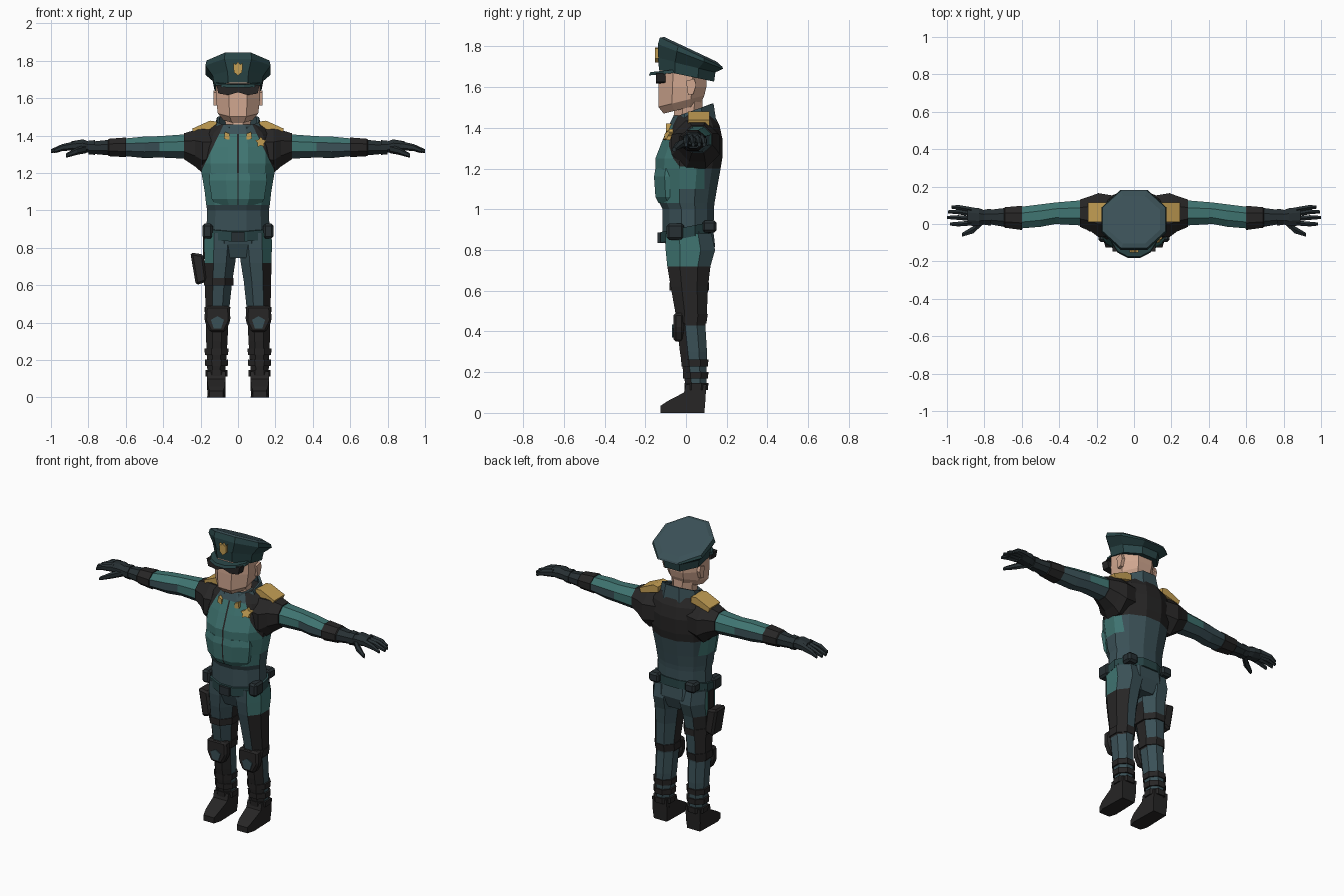
import bpy, bmesh
from math import pi, cos, sin
from mathutils import Vector

if "Cube" in bpy.data.objects:
    bpy.data.objects.remove(bpy.data.objects["Cube"])

# Palette
PALETTE = [("slate_cloth", (.042, .08, .093)), ("teal_panel", (.05, .175, .165)),
           ("black_armor", (.02, .019, .019)), ("gold_trim", (.56, .35, .09)),
           ("skin", (.64, .39, .28)), ("deep_teal", (.022, .06, .063)),
           ("charcoal_glove", (.02, .029, .033))]
SLATE, TEAL, BLACK, GOLD, SKIN, DEEP, GLOVE = range(7)
MATS = []
for label, rgb in PALETTE:
    m = bpy.data.materials.new(label)
    m.use_nodes = True
    m.diffuse_color = (*rgb, 1)
    m.node_tree.nodes["Principled BSDF"].inputs["Base Color"].default_value = (*rgb, 1)
    MATS.append(m)


def finish(name, bm, color, mirror=False, cuts=()):
    """Cut, colour by number or rule(centre, normal), and add the object."""
    for co, no in cuts:
        bmesh.ops.bisect_plane(bm, geom=bm.verts[:] + bm.edges[:] + bm.faces[:],
                               plane_co=co, plane_no=no)
    bmesh.ops.recalc_face_normals(bm, faces=bm.faces)
    for f in bm.faces:
        f.material_index = color(f.calc_center_median(), f.normal) if callable(color) else color
    objs = []
    for side in (("left_", "right_") if mirror else ("",)):
        if side == "right_":
            for v in bm.verts:
                v.co.x *= -1
            bmesh.ops.reverse_faces(bm, faces=bm.faces)
        me = bpy.data.meshes.new(side + name)
        for m in MATS:
            me.materials.append(m)
        bm.to_mesh(me)
        ob = bpy.data.objects.new(side + name, me)
        bpy.context.collection.objects.link(ob)
        objs.append(ob)
    bm.free()
    return objs


def oval(n):
    k = cos(pi / n)
    return [(cos((i + .5) * 2 * pi / n) / k, sin((i + .5) * 2 * pi / n) / k) for i in range(n)]


def rz(z, hx, y0, y1, cx=0, tilt=0, n=8):
    """Level ring: half width, front and back, optional slope along y."""
    cy, hy = (y0 + y1) / 2, (y1 - y0) / 2
    return [Vector((cx + hx * a, cy + hy * b, z + tilt * hy * b)) for a, b in oval(n)]


def rx(x, y0, y1, z0, z1, n=8):
    """Upright ring across a sideways limb."""
    return [Vector((x, (y0 + y1) / 2 + (y1 - y0) / 2 * a, (z0 + z1) / 2 + (z1 - z0) / 2 * b))
            for a, b in oval(n)]


def loft(name, rings, color, mirror=False, cuts=(), caps=True, drop=None):
    bm = bmesh.new()
    loops = [[bm.verts.new(p) for p in r] for r in rings]
    n = len(loops[0])
    for a, b in zip(loops, loops[1:]):
        for i in range(n):
            bm.faces.new((a[i], a[(i + 1) % n], b[(i + 1) % n], b[i]))
    if caps:
        bm.faces.new(loops[0])
        bm.faces.new(loops[-1])
    if drop:
        bmesh.ops.delete(bm, geom=[f for f in bm.faces if drop(f.calc_center_median())],
                         context='FACES')
    return finish(name, bm, color, mirror, cuts)


def prism(name, pts, axis, lo, hi, color, mirror=False, shape=None, bevel=0):
    """Extrude a flat outline along x or y."""
    put = (lambda p, d: (d, *p)) if axis == "x" else (lambda p, d: (p[0], d, p[1]))
    bm = bmesh.new()
    a, b = ([bm.verts.new(put(p, d)) for p in pts] for d in (lo, hi))
    bm.faces.new(a)
    bm.faces.new(b)
    for i in range(len(pts)):
        j = (i + 1) % len(pts)
        bm.faces.new((a[i], a[j], b[j], b[i]))
    if shape:
        for v in bm.verts:
            shape(v.co)
    objs = finish(name, bm, color, mirror)
    for ob in objs if bevel else ():
        mod = ob.modifiers.new("chamfer", 'BEVEL')
        mod.width, mod.segments = bevel, 1
    return objs


def rect(x0, x1, z0, z1):
    return [(x0, z0), (x1, z0), (x1, z1), (x0, z1)]


# Torso: teal chest, black yoke, slate waist
def torso_color(c, n):
    x = abs(c.x)
    if c.y < 0 and x < .005 and 1.03 < c.z < 1.42:
        return BLACK
    if c.z > 1.2 and (c.y > .04 or x - .1 > (1.41 - c.z) * .48):
        return BLACK
    if c.z > 1.41:
        return SLATE
    return TEAL if c.y < .09 and c.z > (1.03 if c.y < -.04 else 1.1) else SLATE


diagonals = [((s * .1, 0, 1.41), (s, 0, .48)) for s in (1, -1)]
seams = [((s * .005, 0, 0), (1, 0, 0)) for s in (1, -1)]
loft("torso", [rz(z, w, a, b, n=12) for z, w, a, b in (
    (.86, .17, -.115, .135), (1.0, .165, -.115, .137), (1.03, .17, -.13, .14),
    (1.1, .178, -.14, .152), (1.2, .195, -.15, .17), (1.25, .2, -.15, .178),
    (1.34, .2, -.115, .18), (1.41, .18, -.085, .165), (1.46, .12, -.06, .14))],
    torso_color, cuts=diagonals + seams + [((0, .04, 0), (0, 1, 0)), ((0, .09, 0), (0, 1, 0))])
loft("abdomen_plate", [rz(z, w, y, .02) for z, w, y in (
    (1.03, .12, -.135), (1.06, .14, -.15), (1.16, .155, -.157), (1.2, .15, -.15))],
    lambda c, n: BLACK if abs(c.x) < .004 and n.y < -.5 else TEAL,
    cuts=[((s * .004, 0, 0), (1, 0, 0)) for s in (1, -1)])

# Collar and neck
for ob in loft("collar", [rz(1.40, .135, -.085, .15, tilt=.2), rz(1.485, .112, -.065, .135, tilt=.35)],
               SLATE, caps=False, drop=lambda c: c.y < 0 and abs(c.x) < .02):
    ob.modifiers.new("thickness", 'SOLIDIFY').thickness = .015
loft("neck", [rz(1.39, .06, -.07, .08), rz(1.54, .075, -.05, .08)], SKIN)
prism("collar_tab", [(.045, 1.375), (.075, 1.385), (.07, 1.42), (.045, 1.41)], "y", -.098, -.07, GOLD, True)

# Head
loft("head", [rz(1.492, .078, -.11, .07, tilt=.25), rz(1.53, .108, -.135, .09, tilt=.25),
              rz(1.6, .118, -.135, .1), rz(1.69, .118, -.13, .1)], SKIN)
prism("ear", [(.01, 1.56), (.035, 1.565), (.05, 1.61), (.04, 1.64), (.0, 1.63)], "x", .11, .13, SKIN, True)
prism("glasses", [(-.115, 1.67), (.115, 1.67), (.105, 1.625), (.05, 1.617), (.0, 1.632),
                  (-.05, 1.617), (-.105, 1.625)], "y", -.148, -.1, BLACK)

# Peaked cap
loft("cap_band", [rz(1.655, .126, -.132, .138, tilt=-.21), rz(1.71, .136, -.138, .145, tilt=-.24)], DEEP)
loft("cap_crown", [rz(1.705, .134, -.136, .143, tilt=-.24), rz(1.75, .174, -.138, .182, tilt=-.38),
                   rz(1.772, .168, -.128, .178, tilt=-.47), rz(1.785, .14, -.105, .15, tilt=-.47)],
     lambda c, n: SLATE if n.z > .3 else DEEP)
loft("cap_visor", [rz(1.668, .122, -.182, .04, tilt=.1, n=12), rz(1.684, .118, -.175, .04, tilt=.1, n=12)],
     lambda c, n: BLACK if n.z < -.5 else DEEP)
prism("cap_badge", [(-.025, 1.79), (-.012, 1.78), (0, 1.795), (.012, 1.78), (.025, 1.79),
                    (.022, 1.74), (0, 1.72), (-.022, 1.74)], "y", -.152, -.12, GOLD)

# Shoulders, epaulettes and chest star
loft("shoulder", [rx(.1, -.06, .15, 1.22, 1.43), rx(.19, -.07, .165, 1.2, 1.435),
                  rx(.23, -.04, .15, 1.235, 1.43), rx(.29, -.015, .13, 1.275, 1.412)], BLACK, True)
prism("epaulette", [(.115, 1.475), (.15, 1.48), (.245, 1.437), (.235, 1.41), (.115, 1.44)],
      "y", .01, .115, GOLD, True)
star = [(.122 + r * sin(i * pi / 5), 1.365 + r * cos(i * pi / 5))
        for i in range(10) for r in ((.03, .018)[i % 2],)]
prism("chest_star", star, "y", -.012, .012, GOLD,
      shape=lambda c: setattr(c, "y", c.y - .083 + (c.x - .122) * .45 - (1.365 - c.z) * .4))

# Arms, gauntlets and hands
loft("sleeve", [rx(.24, -.01, .13, 1.275, 1.41), rx(.42, 0, .115, 1.283, 1.397),
                rx(.5, -.015, .105, 1.28, 1.395), rx(.62, -.025, .09, 1.292, 1.383)],
     lambda c, n: TEAL if n.z > .3 or (n.z > -.3 and c.x < .42) else SLATE, True)
loft("gauntlet", [rx(.6, -.032, .097, 1.285, 1.39), rx(.69, -.02, .09, 1.29, 1.383),
                  rx(.695, -.015, .085, 1.295, 1.377), rx(.78, .0, .075, 1.303, 1.368)],
     lambda c, n: BLACK if c.x < .693 else GLOVE, True)
loft("glove_cuff", [rx(.765, -.008, .08, 1.297, 1.376), rx(.8, -.005, .078, 1.3, 1.373)], GLOVE, True)
loft("palm", [rx(.79, .0, .07, 1.308, 1.366), rx(.83, -.012, .085, 1.31, 1.38),
              rx(.89, -.008, .09, 1.317, 1.37)], GLOVE, True)
for i, (tip, y) in enumerate(((.985, .0), (1.0, .035), (.995, .065), (.975, .09))):
    y2 = .005 + i * .024
    loft("finger_%d" % (i + 1), [rx(.87, y2 - .013, y2 + .013, 1.325, 1.367, 6),
                                 rx(.94, y - .013, y + .012, 1.32, 1.352, 6),
                                 rx(tip, y - .008, y + .008, 1.308, 1.326, 6)], GLOVE, True)
loft("thumb", [rx(.81, -.005, .035, 1.31, 1.35, 6), rx(.86, -.05, -.012, 1.3, 1.335, 6),
               rx(.92, -.068, -.048, 1.283, 1.303, 6)], GLOVE, True)

# Belt, buckle and pouches
loft("belt", [rz(.862, .182, -.125, .143, tilt=.2, n=12), rz(.915, .182, -.125, .143, tilt=.2, n=12)], DEEP)
prism("buckle", rect(-.035, .035, .835, .885), "y", -.14, -.1, GLOVE)
prism("belt_pouch", rect(.135, .19, .85, .93), "y", -.095, -.01, GLOVE, True, bevel=.012)
prism("back_pouch", rect(.09, .16, .885, .945), "y", .08, .15, GLOVE, True, bevel=.012)

# Hips and legs
loft("hips", [rz(.9, .168, -.112, .132, tilt=.1), rz(.82, .176, -.1, .143),
              rz(.745, .1, -.07, .115)], SLATE)


def leg_color(c, n):
    if c.z > .72:
        return TEAL if n.x > .5 and n.y < .5 else SLATE
    if c.z > .43:
        return BLACK if n.x > .5 or n.x < -.9 else SLATE
    return BLACK if n.y < -.5 or c.z < .12 else SLATE


loft("leg", [rz(z, w, a, b, cx=x) for z, x, w, a, b in (
    (.88, .092, .088, -.1, .125), (.8, .093, .088, -.1, .143), (.72, .097, .082, -.092, .12),
    (.62, .104, .073, -.075, .108), (.48, .11, .064, -.05, .102), (.43, .111, .06, -.045, .095),
    (.3, .113, .057, -.03, .103), (.12, .116, .047, 0, .1), (.08, .116, .047, 0, .095))],
    leg_color, True)

# Knee pads and shin straps
loft("knee_strap", [rz(.44, .067, -.055, .1, cx=.11), rz(.485, .069, -.056, .107, cx=.11)], BLACK, True)
prism("knee_pad", [(.045, .49), (.175, .49), (.18, .41), (.15, .35), (.07, .35), (.04, .41)],
      "y", -.062, -.01, BLACK, True, bevel=.012)
prism("knee_inset", [(.075, .415), (.11, .435), (.145, .415), (.13, .37), (.09, .37)],
      "y", -.068, -.05, SLATE, True)
for i, z in enumerate((.245, .185, .13)):
    w = .05 + i * -.002 + .012
    loft("shin_strap_%d" % (i + 1), [rz(z - .017, w, -.022 + i * .008, .108, cx=.115),
                                     rz(z + .017, w + .002, -.024 + i * .008, .11, cx=.115)], BLACK, True)


# Boots
def boot_shape(c):
    if c.y < -.08 or c.y > .085 and c.z < .05:
        c.x = .116 + (c.x - .116) * (.72 if c.y < -.1 else .9)


prism("boot", [(-.125, 0), (-.125, .035), (-.09, .058), (-.01, .1), (0, .14), (.1, .14),
               (.095, .06), (.09, 0), (-.08, 0)], "x", .066, .166, BLACK, True, boot_shape)

# Thigh holster on the right leg
prism("holster", [(-.255, .775), (-.185, .765), (-.165, .62), (-.225, .6)], "y", -.04, .06, BLACK, bevel=.012)
prism("holster_hanger", rect(-.188, -.165, .74, .87), "y", -.01, .04, BLACK)
loft("thigh_strap", [rz(z, .08, -.082, .113, cx=-.103) for z in (.6, .64)], BLACK)
